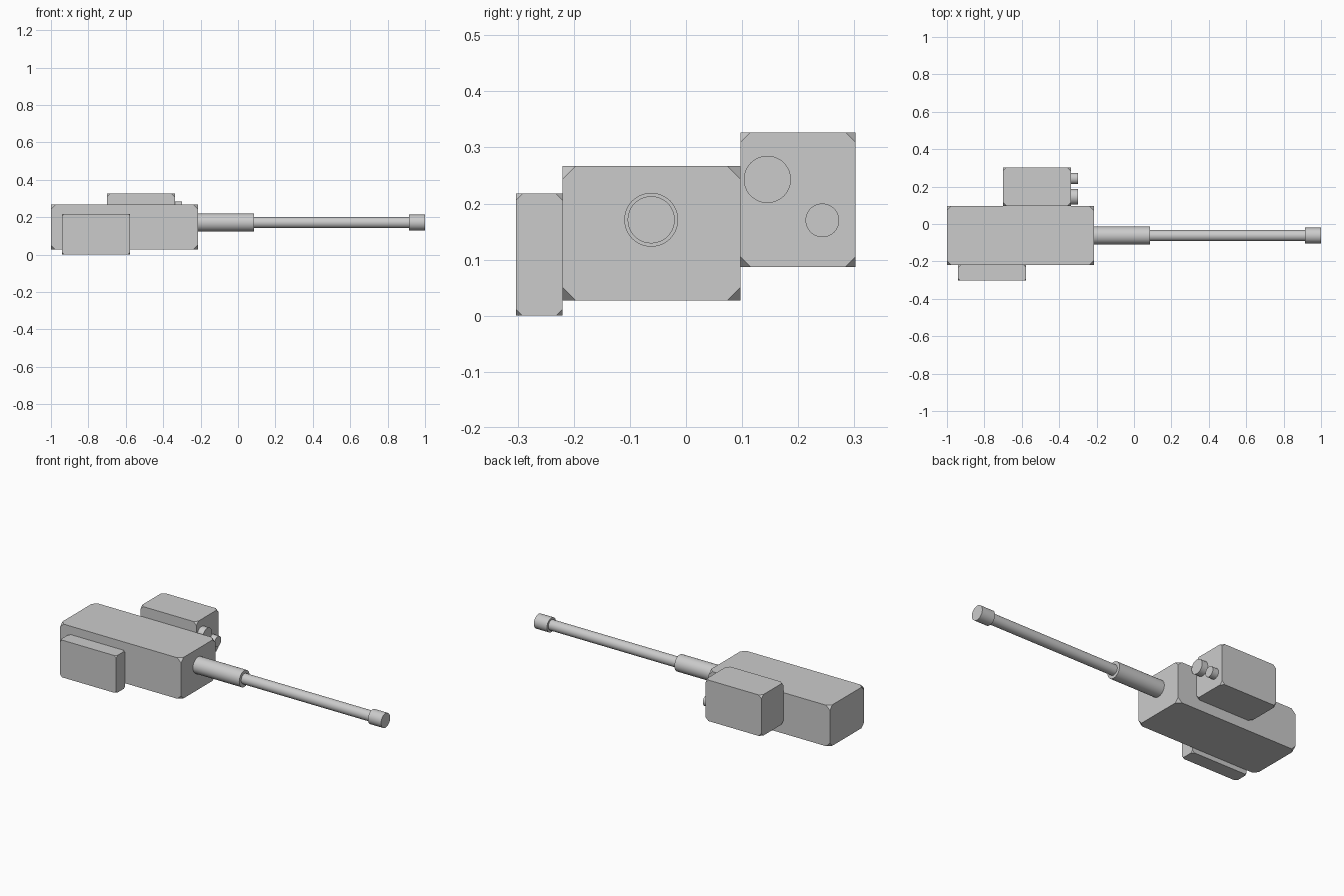
import bpy
import bmesh
from math import pi, radians
from mathutils import Matrix, Vector

cube = bpy.data.objects.get("Cube")
if cube:
    bpy.data.objects.remove(cube, do_unlink=True)

# One plain grey for the whole model
grey = bpy.data.materials.new("plain grey")
grey.use_nodes = True
COLOUR = (0.6, 0.6, 0.6, 1)
grey.diffuse_color = COLOUR
grey.node_tree.nodes["Principled BSDF"].inputs["Base Color"].default_value = COLOUR


def add_object(name, bm):
    mesh = bpy.data.meshes.new(name)
    bmesh.ops.recalc_face_normals(bm, faces=bm.faces)
    bm.to_mesh(mesh)
    bm.free()
    mesh.materials.append(grey)
    obj = bpy.data.objects.new(name, mesh)
    bpy.context.collection.objects.link(obj)
    return obj


def cut_box(name, low, high, cut):
    """Box between two corners, with its eight corners sliced off."""
    low, high = Vector(low), Vector(high)
    bm = bmesh.new()
    place = Matrix.Translation((low + high) / 2) @ Matrix.Diagonal((*(high - low), 1))
    bmesh.ops.create_cube(bm, size=1, matrix=place)
    bmesh.ops.bevel(bm, geom=bm.verts[:], offset=cut, segments=1, affect='VERTICES')
    return add_object(name, bm)


def rod(name, x0, x1, y, z, radius):
    """Round rod lying along x."""
    bm = bmesh.new()
    place = Matrix.Translation(((x0 + x1) / 2, y, z)) @ Matrix.Rotation(pi / 2, 4, 'Y')
    bmesh.ops.create_cone(bm, cap_ends=True, segments=48, radius1=radius,
                          radius2=radius, depth=x1 - x0, matrix=place)
    obj = add_object(name, bm)
    bpy.ops.object.select_all(action='DESELECT')
    obj.select_set(True)
    bpy.context.view_layer.objects.active = obj
    bpy.ops.object.shade_smooth_by_angle(angle=radians(30))


# Housings
cut_box("main_housing", (-1, -0.22, 0.027), (-0.215, 0.097, 0.267), 0.024)
cut_box("ammunition_box", (-0.94, -0.303, 0), (-0.577, -0.22, 0.218), 0.012)
cut_box("sight_housing", (-0.70, 0.097, 0.087), (-0.338, 0.302, 0.327), 0.018)

# Sight lenses
rod("large_lens", -0.36, -0.30, 0.145, 0.243, 0.042)
rod("small_lens", -0.36, -0.30, 0.243, 0.17, 0.03)

# Barrel, all on one axis
AXIS_Y, AXIS_Z = -0.062, 0.171
rod("barrel_sleeve", -0.235, 0.085, AXIS_Y, AXIS_Z, 0.048)
rod("barrel", 0.06, 0.93, AXIS_Y, AXIS_Z, 0.03)
rod("muzzle", 0.915, 1, AXIS_Y, AXIS_Z, 0.042)
